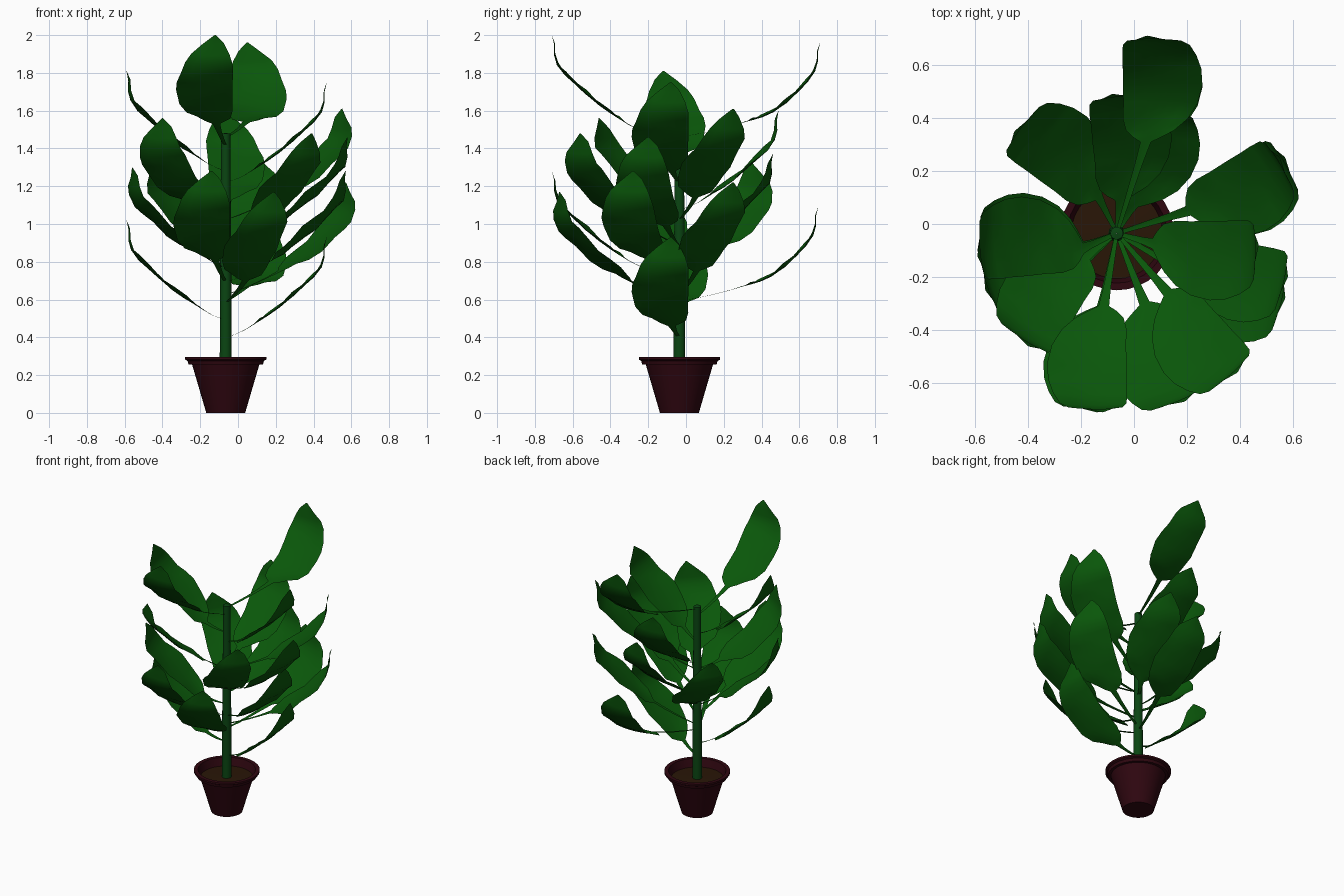
import bpy, math
from mathutils import Vector

if "Cube" in bpy.data.objects:
    bpy.data.objects.remove(bpy.data.objects["Cube"])

CX, CY = -0.065, -0.035          # axis of pot and stem


def material(name, rgb):
    m = bpy.data.materials.new(name)
    m.diffuse_color = (*rgb, 1)
    m.use_nodes = True
    m.node_tree.nodes["Principled BSDF"].inputs["Base Color"].default_value = m.diffuse_color
    return m


def add_mesh(name, verts, faces, mat):
    me = bpy.data.meshes.new(name)
    me.from_pydata(verts, [], faces)
    me.materials.append(mat)
    ob = bpy.data.objects.new(name, me)
    bpy.context.collection.objects.link(ob)
    bpy.context.view_layer.objects.active = ob
    ob.select_set(True)
    bpy.ops.object.shade_smooth_by_angle(angle=math.radians(40))
    ob.select_set(False)
    return ob


def lathe(name, profile, mat, n=32):
    verts, faces = [], []
    for r, z in profile:
        for i in range(n):
            a = 2 * math.pi * i / n
            verts.append((CX + r * math.cos(a), CY + r * math.sin(a), z))
    for j in range(len(profile) - 1):
        for i in range(n):
            k = (i + 1) % n
            faces.append((j * n + i, j * n + k, (j + 1) * n + k, (j + 1) * n + i))
    return add_mesh(name, verts, faces, mat)


green = material("leaf_green", (0.003, 0.095, 0.003))
stem_green = material("stem_green", (0.003, 0.06, 0.006))
clay = material("dark_clay", (0.028, 0.002, 0.005))
earth = material("earth", (0.022, 0.008, 0.002))

# Pot, soil and stem
lathe("pot", [(0.001, 0), (0.103, 0), (0.178, 0.256), (0.197, 0.256), (0.202, 0.275),
              (0.215, 0.282), (0.215, 0.295), (0.188, 0.295), (0.17, 0.235)], clay)
lathe("soil", [(0.173, 0.24), (0.001, 0.245)], earth)
lathe("stem", [(0.032, 0.23), (0.030, 0.7), (0.026, 1.2), (0.024, 1.478), (0.001, 1.482)],
      stem_green, 14)

# Blade rows: distance along, height, sideways drift of middle, half width
BLADE = [(0, 0, 0, .02), (.02, .014, -.006, .055), (.045, .032, -.016, .09), (.09, .062, -.036, .122),
         (.15, .105, -.056, .14), (.22, .165, -.064, .15), (.28, .22, -.062, .148),
         (.33, .265, -.052, .14), (.37, .315, -.04, .126), (.385, .365, -.032, .102),
         (.386, .42, -.02, .06), (.40, .47, -.006, .004)]
COLS = [-1, -.6, -.25, 0, .25, .6, 1]


def leaf(i, tip, yaw, low=False):
    # low leaves leave the stem at a flatter angle
    rise, sag, slope = (.42, .04, .22) if low else (.47, 0, .42)
    a = math.radians(yaw)
    d = Vector((math.cos(a), math.sin(a), 0))
    left = Vector((-d.y, d.x, 0))
    up = Vector((0, 0, 1))
    base = Vector(tip) - d * .40 + left * .006 - up * rise
    flat = Vector((base.x - CX, base.y - CY, 0))
    root = Vector((CX, CY, base.z - slope * flat.length))
    # petiole rows, sagging slightly and widening toward the blade
    rows = []
    for t in (0, .25, .5, .75):
        p = root.lerp(base, t) - up * .03 * t * (1 - t)
        rows.append((p, .007 + .010 * t))
    for s, h, c, w in BLADE:
        z = h * rise / .47 - sag * math.sin(math.pi * s / .4)
        rows.append((base + d * s + left * c + up * z, w))
    verts, faces = [], []
    n = len(COLS)
    for j, (p, w) in enumerate(rows):
        for c in COLS:
            ripple = .010 * math.sin(1.9 * j) * c
            cup = .06 * w * (c * c - .5)
            verts.append(p + left * (c * w) + up * (cup + ripple * w / .14) - d * cup)
    for j in range(len(rows) - 1):
        for k in range(n - 1):
            q = j * n + k
            faces.append((q, q + 1, q + n + 1, q + n))
    add_mesh(f"leaf_{i:02d}", verts, [f[::-1] for f in faces], green)


# Leaf tips and the heading of each blade, top to bottom
LEAVES = [
    (-.12, -.71, 2.00, -90), (.05, .71, 1.96, 90), (-.59, -.12, 1.81, -175),
    (.47, -.08, 1.75, 0), (.55, .25, 1.61, 31), (-.08, .49, 1.60, 95),
    (-.40, -.46, 1.56, -122), (.39, -.56, 1.48, -48), (.58, -.20, 1.46, -13),
    (.07, .46, 1.37, 80), (-.45, .35, 1.32, 143), (-.56, -.25, 1.30, -162),
    (-.14, -.71, 1.28, -92), (.57, -.28, 1.28, -14), (.19, -.67, 1.17, -67),
    (.57, .25, 1.22, 30), (.05, .70, 1.09, 90), (-.59, -.10, 1.02, -177),
    (.47, -.08, .93, 0),
]
for i, (x, y, z, yaw) in enumerate(LEAVES, 1):
    leaf(i, (x, y, z), yaw, low=y > .6)
